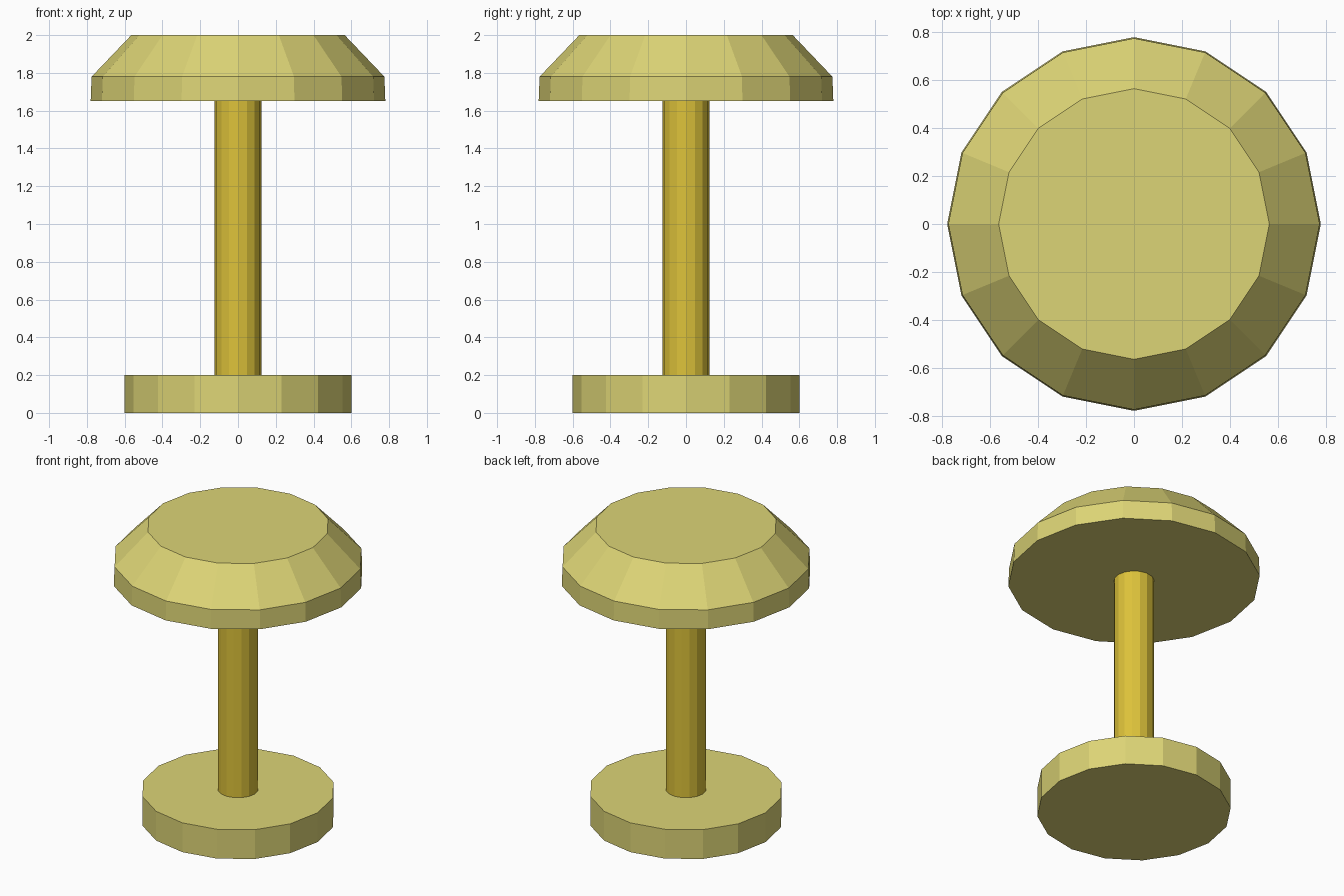
import bpy
import bmesh
from math import cos, sin, tau

SIDES = 16

cube = bpy.data.objects.get("Cube")
if cube:
    bpy.data.objects.remove(cube, do_unlink=True)


def make_material(name, rgb):
    mat = bpy.data.materials.new(name)
    mat.use_nodes = True
    color = (*rgb, 1.0)
    mat.diffuse_color = color
    mat.node_tree.nodes["Principled BSDF"].inputs["Base Color"].default_value = color
    return mat


def lathe(name, profile, mat):
    """Closed faceted solid from (radius, height) rings, bottom to top."""
    bm = bmesh.new()
    rings = [[bm.verts.new((r * cos(tau * i / SIDES), r * sin(tau * i / SIDES), z))
              for i in range(SIDES)] for r, z in profile]
    for low, high in zip(rings, rings[1:]):
        for i in range(SIDES):
            j = (i + 1) % SIDES
            bm.faces.new((low[i], low[j], high[j], high[i]))
    bm.faces.new(rings[0][::-1])
    bm.faces.new(rings[-1])
    mesh = bpy.data.meshes.new(name)
    bm.to_mesh(mesh)
    bm.free()
    mesh.materials.append(mat)
    obj = bpy.data.objects.new(name, mesh)
    bpy.context.collection.objects.link(obj)
    return obj


pale_yellow = make_material("pale yellow", (0.72, 0.66, 0.18))
golden_yellow = make_material("golden yellow", (0.72, 0.54, 0.042))

# Round foot
lathe("base", [(0.6, 0), (0.6, 0.2)], pale_yellow)
# Slim post
lathe("pole", [(0.125, 0.2), (0.125, 1.65)], golden_yellow)
# Shade with a short rim and a sloped shoulder
lathe("shade", [(0.78, 1.65), (0.775, 1.78), (0.565, 2.0)], pale_yellow)
